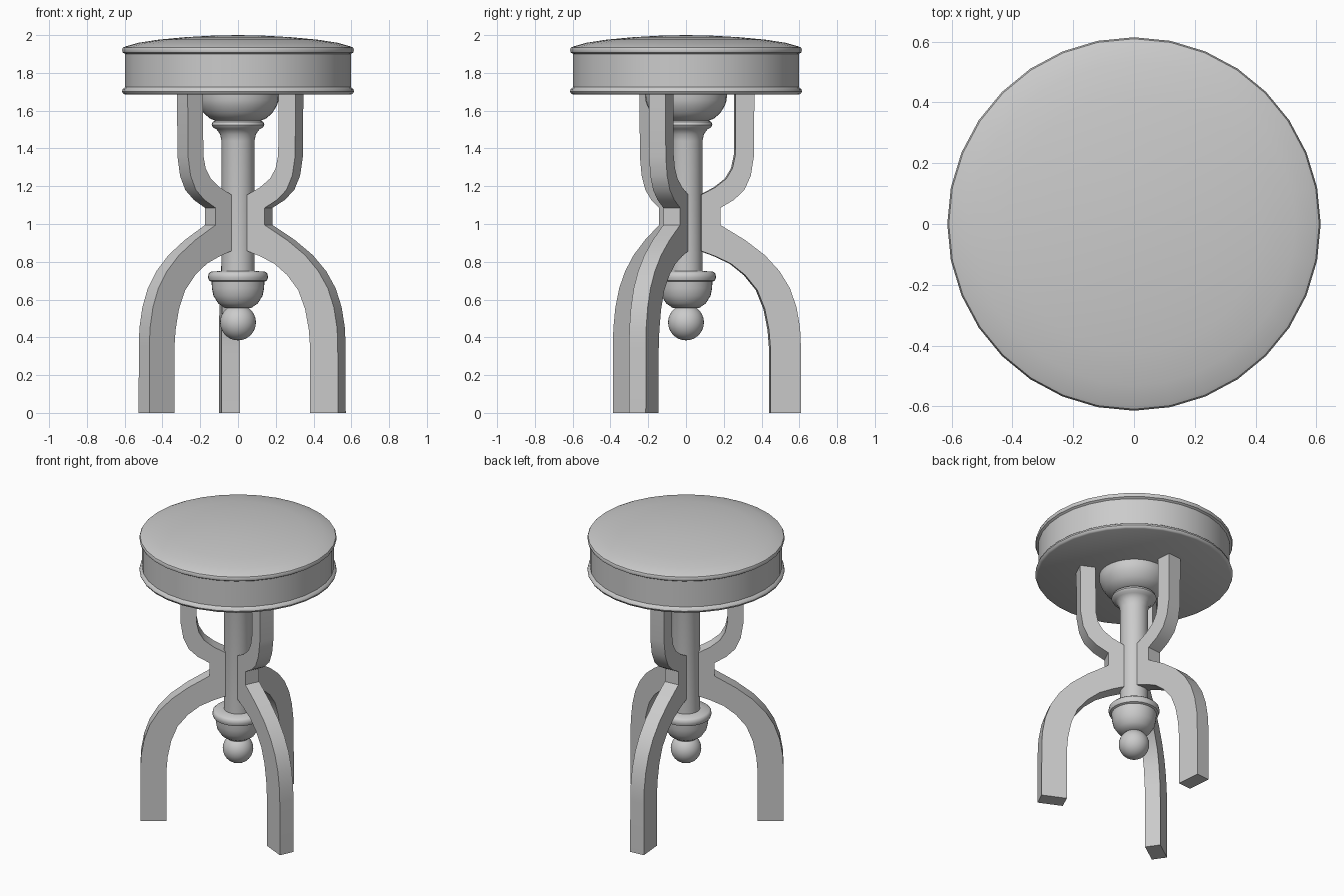
import bpy, bmesh
from math import sin, cos, pi, radians

if "Cube" in bpy.data.objects:
    bpy.data.objects.remove(bpy.data.objects["Cube"])


def finish(bm, name, angle):
    bmesh.ops.remove_doubles(bm, verts=bm.verts, dist=1e-5)
    bmesh.ops.recalc_face_normals(bm, faces=bm.faces)
    me = bpy.data.meshes.new(name)
    bm.to_mesh(me)
    bm.free()
    ob = bpy.data.objects.new(name, me)
    bpy.context.collection.objects.link(ob)
    bpy.ops.object.select_all(action='DESELECT')
    ob.select_set(True)
    bpy.context.view_layer.objects.active = ob
    bpy.ops.object.shade_smooth_by_angle(angle=radians(angle))
    return ob


def lathe(name, profile, sides=32, angle=40):
    """Turned part from (radius, z) points."""
    bm = bmesh.new()
    rings = [[bm.verts.new((r * cos(2 * pi * i / sides), r * sin(2 * pi * i / sides), z))
              for i in range(sides)] for r, z in profile if r > 0]
    for a, b in zip(rings, rings[1:]):
        for i in range(sides):
            j = (i + 1) % sides
            bm.faces.new((a[i], a[j], b[j], b[i]))
    # close the ends to a pole or a flat cap
    for ring, (r, z) in ((rings[0], profile[0]), (rings[-1], profile[-1])):
        if r > 0:
            bm.faces.new(ring)
        else:
            pole = bm.verts.new((0, 0, z))
            for i in range(sides):
                bm.faces.new((ring[i], ring[(i + 1) % sides], pole))
    return finish(bm, name, angle)


# Padded round seat with a bead at the top and bottom edges
lathe("seat", [(0, 1.685), (0.598, 1.685), (0.608, 1.69), (0.614, 1.702), (0.61, 1.715),
               (0.597, 1.724), (0.597, 1.9), (0.61, 1.908), (0.614, 1.922), (0.609, 1.934),
               (0.596, 1.94), (0.53, 1.959), (0.42, 1.976), (0.28, 1.989), (0.14, 1.997), (0, 2.0)])

# Turned centre column: lower cup and ring, shaft, upper collar, bowl under the seat
lathe("column", [(0, 0.555), (0.07, 0.555), (0.105, 0.58), (0.13, 0.62), (0.138, 0.66), (0.14, 0.695),
                 (0.153, 0.7), (0.159, 0.717), (0.156, 0.737), (0.145, 0.747), (0.087, 0.752),
                 (0.087, 1.44), (0.095, 1.475), (0.115, 1.503), (0.132, 1.51), (0.14, 1.525),
                 (0.134, 1.54), (0.12, 1.547), (0.145, 1.556), (0.18, 1.585), (0.205, 1.625),
                 (0.215, 1.655), (0.217, 1.69)])

# Ball finial
n = 14
lathe("ball_finial", [(0.095 * sin(pi * i / n) if 0 < i < n else 0, 0.479 - 0.095 * cos(pi * i / n))
                      for i in range(n + 1)])

# Curved legs: (outer r, outer z, inner r, inner z) stations from foot to seat
STATIONS = [(0.607, 0, 0.445, 0), (0.606, 0.36, 0.445, 0.34), (0.602, 0.45, 0.437, 0.44),
            (0.583, 0.56, 0.415, 0.55), (0.548, 0.66, 0.375, 0.65), (0.493, 0.75, 0.31, 0.73),
            (0.415, 0.835, 0.235, 0.79), (0.31, 0.915, 0.15, 0.83), (0.178, 0.995, 0.077, 0.857),
            (0.178, 1.085, 0.077, 1.155), (0.25, 1.127, 0.15, 1.193), (0.306, 1.18, 0.21, 1.24),
            (0.34, 1.255, 0.243, 1.295), (0.357, 1.36, 0.258, 1.365), (0.359, 1.69, 0.26, 1.69)]
HALF = 0.049


def leg(name, degrees):
    a = radians(degrees)
    c, s = cos(a), sin(a)
    bm = bmesh.new()
    rings = []
    for ro, zo, ri, zi in STATIONS:
        corners = ((ro, -HALF, zo), (ro, HALF, zo), (ri, HALF, zi), (ri, -HALF, zi))
        rings.append([bm.verts.new((r * c - t * s, r * s + t * c, z)) for r, t, z in corners])
    for p, q in zip(rings, rings[1:]):
        for i in range(4):
            j = (i + 1) % 4
            bm.faces.new((p[i], p[j], q[j], q[i]))
    bm.faces.new(rings[0])
    bm.faces.new(rings[-1])
    finish(bm, name, 30)


for name, deg in (("back_leg", 94.9), ("front_left_leg", 214.9), ("front_right_leg", 334.9)):
    leg(name, deg)
